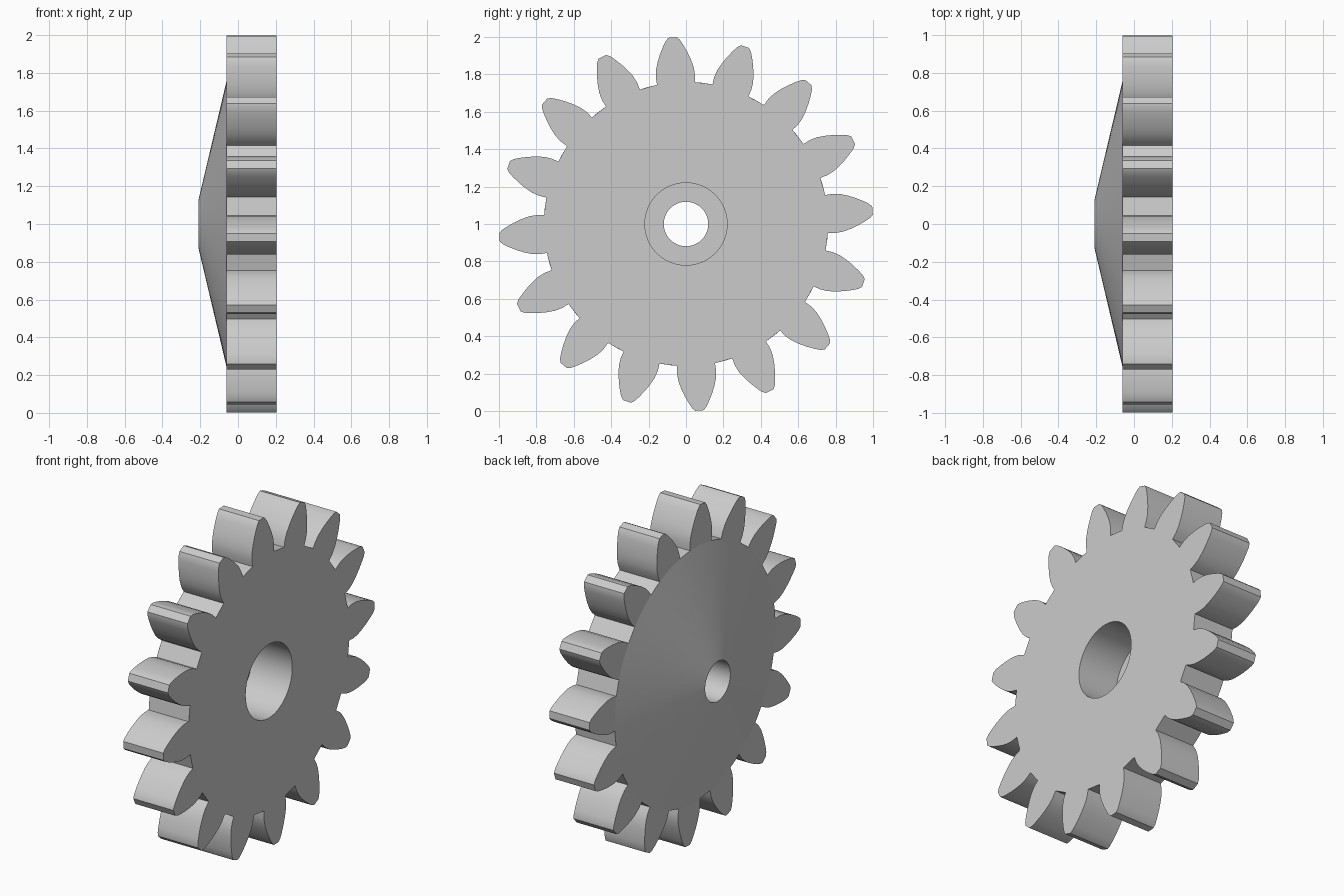
import bpy, bmesh, math
from mathutils import Vector

cube = bpy.data.objects.get("Cube")
if cube:
    bpy.data.objects.remove(cube, do_unlink=True)

TEETH = 16
PITCH = math.tau / TEETH
FIRST = math.radians(94.1)          # direction of the first tooth
BACK, FACE, TIP = -0.06, 0.205, -0.21
ROOT, BORE, SHAFT = 0.76, 0.22, 0.119

steel = bpy.data.materials.new("plain grey")
steel.use_nodes = True
colour = (0.6, 0.6, 0.6, 1)
steel.diffuse_color = colour
steel.node_tree.nodes["Principled BSDF"].inputs["Base Color"].default_value = colour


def polar(r, angle, x):
    """Point around the axle, which runs along x at height 1."""
    return Vector((x, r * math.cos(angle), 1 + r * math.sin(angle)))


def finish(bm, name, smooth_angle):
    bmesh.ops.recalc_face_normals(bm, faces=bm.faces)
    mesh = bpy.data.meshes.new(name)
    bm.to_mesh(mesh)
    bm.free()
    obj = bpy.data.objects.new(name, mesh)
    bpy.context.collection.objects.link(obj)
    mesh.materials.append(steel)
    bpy.ops.object.select_all(action='DESELECT')
    obj.select_set(True)
    bpy.context.view_layer.objects.active = obj
    bpy.ops.object.shade_smooth_by_angle(angle=math.radians(smooth_angle))
    return obj


def add_loop(bm, points):
    verts = [bm.verts.new(p) for p in points]
    return [bm.edges.new((v, verts[(i + 1) % len(verts)])) for i, v in enumerate(verts)]


# Toothed wheel: half-width of a tooth at each radius, mirrored about its centre
flank = [(ROOT, 0.101), (0.80, 0.105), (0.84, 0.101), (0.88, 0.089), (0.92, 0.073),
         (0.96, 0.053), (0.985, 0.038), (1.0, 0.022)]
tooth = [(r, -w) for r, w in flank] + [(r, w) for r, w in reversed(flank)]
outline = []
for k in range(TEETH):
    centre = FIRST + k * PITCH
    outline += [polar(r, centre + math.asin(w / r), BACK) for r, w in tooth]

bm = bmesh.new()
edges = add_loop(bm, outline)
edges += add_loop(bm, [polar(BORE, math.tau * i / 64, BACK) for i in range(64)])
bmesh.ops.triangle_fill(bm, use_beauty=True, edges=edges)
extruded = bmesh.ops.extrude_face_region(bm, geom=bm.faces[:], use_keep_orig=True)
bmesh.ops.translate(bm, vec=(FACE - BACK, 0, 0),
                    verts=[v for v in extruded["geom"] if isinstance(v, bmesh.types.BMVert)])
finish(bm, "toothed_wheel", 25)

# Conical hub: bore floor, shaft hole and sloping cone, turned about the axle
profile = [(BORE, BACK), (SHAFT, BACK), (SHAFT, TIP), (0.124, TIP), (ROOT, BACK)]
bm = bmesh.new()
rings = [[bm.verts.new(polar(r, math.tau * i / 64, x)) for i in range(64)] for r, x in profile]
for a, b in zip(rings, rings[1:]):
    for i in range(64):
        j = (i + 1) % 64
        bm.faces.new((a[i], a[j], b[j], b[i]))
hub = finish(bm, "conical_hub", 12)
